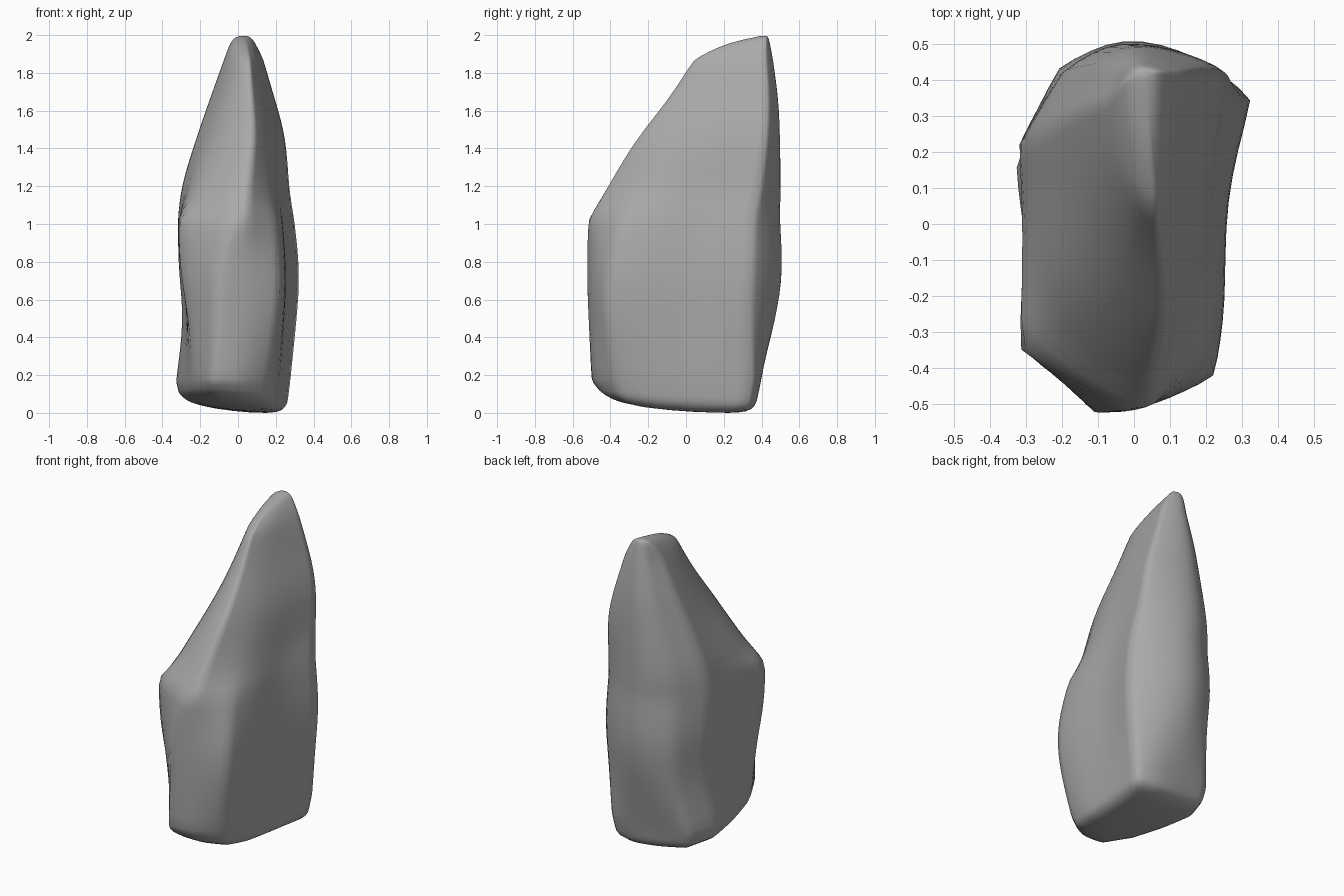
import bpy, bmesh

cube = bpy.data.objects.get("Cube")
if cube:
    bpy.data.objects.remove(cube, do_unlink=True)

stone = bpy.data.materials.new("stone_grey")
stone.use_nodes = True
grey = (0.4, 0.4, 0.4, 1)
stone.diffuse_color = grey
stone.node_tree.nodes["Principled BSDF"].inputs["Base Color"].default_value = grey

# Cross-sections in unit coordinates, counter-clockwise from the front
FOOT = [(.31, 0), (.57, 0), (.8, .13), (.9, .3), (.92, .6), (1, .94),
        (.8, 1), (.45, .97), (.12, .93), (0, .72), (.04, .48), (.15, .2)]
WAIST = [(.28, 0), (.58, .02), (.84, .08), (.89, .26), (.87, .55), (1, .81),
         (.78, .93), (.44, 1), (.16, .91), (0, .7), (.05, .48), (.01, .17)]
SHOULDER = [(.48, 0), (.6, .01), (.84, .17), (.9, .35), (.89, .57), (1, .84),
            (.8, .94), (.44, 1), (.18, .89), (0, .71), (.02, .48), (0, .16)]
CREST = [(.42, .05), (.65, 0), (.79, .2), (.87, .4), (.94, .65), (1, .89),
         (.8, .95), (.42, 1), (.2, .91), (0, .7), (.07, .48), (.2, .25)]
SECTIONS = [FOOT, WAIST, SHOULDER, CREST]

# Height, x range, y range, position along the list of sections
LEVELS = [(-.025, -.24, .22, -.36, .34, 0),
          (.05, -.315, .265, -.46, .385, 0),
          (.17, -.33, .28, -.5, .41, 0),
          (.5, -.285, .315, -.52, .505, .8),
          (.75, -.32, .335, -.53, .545, 1.2),
          (1.03, -.32, .3, -.52, .525, 2),
          (1.2, -.305, .27, -.42, .525, 2.5),
          (1.45, -.225, .26, -.27, .515, 3),
          (1.65, -.155, .2, -.1, .505, 3),
          (1.87, -.075, .135, .04, .47, 3),
          (1.955, -.045, .095, .2, .45, 3),
          (2.005, -.01, .06, .37, .435, 3)]


def section_at(s):
    """Blend the two cross-sections next to position s."""
    i = min(int(s), len(SECTIONS) - 2)
    t = s - i
    return [(a + (c - a) * t, b + (d - b) * t)
            for (a, b), (c, d) in zip(SECTIONS[i], SECTIONS[i + 1])]


bm = bmesh.new()
rings = []
for i, (z, x0, x1, y0, y1, s) in enumerate(LEVELS):
    ring = []
    for u, v in section_at(s):
        # Underside rises towards the front and the narrow side
        tilt = .05 * (1 - u) ** 2 + .05 * (1 - v) ** 2 if i < 2 else 0
        # Crown rises towards the back
        if i == len(LEVELS) - 1:
            tilt = .015 * (v - 1)
        ring.append(bm.verts.new((x0 + (x1 - x0) * u, y0 + (y1 - y0) * v, z + tilt)))
    rings.append(ring)

n = len(FOOT)
for low, high in zip(rings, rings[1:]):
    for k in range(n):
        j = (k + 1) % n
        bm.faces.new((low[k], low[j], high[j], high[k]))
bm.faces.new(rings[0][::-1])
bm.faces.new(rings[-1])

# Sharpen the long ridges, the foot and the top of the front facet
crease = bm.edges.layers.float.new("crease_edge")
for i, (low, high) in enumerate(zip(rings, rings[1:])):
    ridges = (0, 2, 5, 8, 9, 11) if i < 5 else (1, 5, 8, 9)
    for k in ridges:
        bm.edges.get((low[k], high[k]))[crease] = .55
for ring in (rings[1], rings[2], rings[5], rings[9]):
    for k in range(n):
        bm.edges.get((ring[k], ring[(k + 1) % n]))[crease] = .45

mesh = bpy.data.meshes.new("standing_rock")
bm.to_mesh(mesh)
bm.free()
rock = bpy.data.objects.new("standing_rock", mesh)
bpy.context.collection.objects.link(rock)
mesh.materials.append(stone)

# Weathered, softly rounded surface
soft = rock.modifiers.new("weathering", "SUBSURF")
soft.levels = soft.render_levels = 2
for poly in mesh.polygons:
    poly.use_smooth = True
